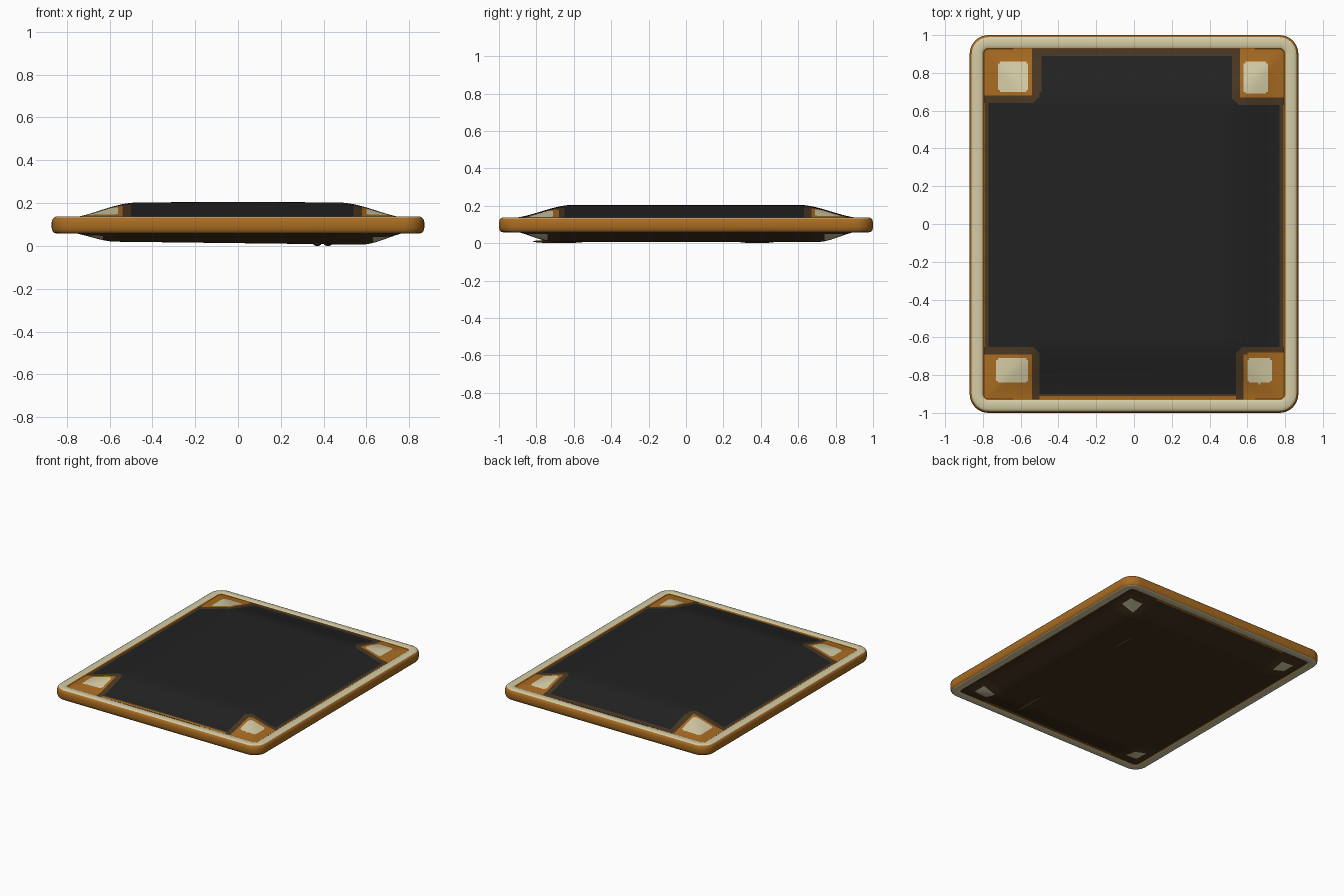
import bpy, bmesh, math

if "Cube" in bpy.data.objects:
    bpy.data.objects.remove(bpy.data.objects["Cube"])


def material(name, r, g, b):
    """Flat colour from sRGB 0-255, stored as linear."""
    m = bpy.data.materials.new(name)
    lin = [((c / 255 + 0.055) / 1.055) ** 2.4 for c in (r, g, b)]
    m.diffuse_color = (*lin, 1)
    m.use_nodes = True
    m.node_tree.nodes["Principled BSDF"].inputs["Base Color"].default_value = m.diffuse_color
    return m


CREAM = material("cream", 212, 203, 165)
ORANGE = material("burnt_orange", 168, 107, 33)
BROWN = material("dark_brown", 74, 55, 34)
BLACK = material("charcoal", 34, 34, 34)
UNDER = material("underside_brown", 64, 47, 28)
PALETTE = [CREAM, ORANGE, BROWN, BLACK, UNDER]
C, O, B, K, U = range(5)

# Corner pads: centre and half size
PADS_TOP = [(-0.64, 0.78, 0.085, 0.08), (0.645, 0.775, 0.068, 0.085),
            (-0.645, -0.775, 0.085, 0.068), (0.665, -0.775, 0.065, 0.07)]
PADS_BOTTOM = [(sx * 0.68, sy * 0.79, 0.05, 0.055)
               for sx in (-1, 1) for sy in (-1, 1)]


def finish(name, bm, angle=60):
    mesh = bpy.data.meshes.new(name)
    bmesh.ops.recalc_face_normals(bm, faces=bm.faces)
    bm.to_mesh(mesh)
    bm.free()
    for m in PALETTE:
        mesh.materials.append(m)
    ob = bpy.data.objects.new(name, mesh)
    bpy.context.collection.objects.link(ob)
    bpy.context.view_layer.objects.active = ob
    ob.select_set(True)
    bpy.ops.object.shade_smooth_by_angle(angle=math.radians(angle))
    ob.select_set(False)
    return ob


def ramp(t):
    t = min(max(t, 0), 1)
    return t * t * (3 - 2 * t)


def swell(x, y, width):
    """0 at the border, 1 on the flat centre, softly joined at the corners."""
    fx = max(ramp((0.82 - abs(x)) / width), 1e-3)
    fy = max(ramp((0.95 - abs(y)) / width), 1e-3)
    return (fx ** -4 + fy ** -4 - 1) ** -0.25


def corner_colour(x, y, pads, ring, band):
    """Cream pad, then orange and brown bands reaching out to the corner."""
    for cx, cy, hx, hy in pads:
        u = (x - cx) * math.copysign(1, cx)
        v = (y - cy) * math.copysign(1, cy)
        if (abs(u) / hx) ** 5 + (abs(v) / hy) ** 5 < 1:
            return C
        d = math.hypot(max(-u - hx, 0), max(-v - hy, 0))
        if d < ring:
            return O
        if d < band:
            return B
    return None


def top_height(x, y):
    return 0.128 + 0.071 * swell(x, y, 0.35) + 0.006 * (1 - (x / 0.8) ** 2)


def bottom_height(x, y):
    s = swell(x, y, 0.25)
    return 0.066 + s * (-0.053 - 0.012 * x)


def top_colour(x, y):
    c = corner_colour(x, y, PADS_TOP, 0.02, 0.06)
    if c is not None:
        return c
    if abs(x) > 0.785 or y < -0.91:
        return O
    if abs(x) > 0.77 or y > 0.893 or y < -0.897:
        return B
    return K


def bottom_colour(x, y):
    c = corner_colour(x, y, PADS_BOTTOM, -1, 0.06)
    if c is not None:
        return c
    return O if abs(x) > 0.785 or abs(y) > 0.915 else U


def panel(name, height, colour, nx=160, ny=186):
    """Fine sheet shaped by a height rule and coloured by a position rule."""
    bm = bmesh.new()
    rows = []
    for j in range(ny + 1):
        y = -0.93 + 1.86 * j / ny
        xs = [-0.8 + 1.6 * i / nx for i in range(nx + 1)]
        rows.append([bm.verts.new((x, y, height(x, y))) for x in xs])
    for a, b in zip(rows, rows[1:]):
        for i in range(nx):
            f = bm.faces.new((a[i], a[i + 1], b[i + 1], b[i]))
            m = f.calc_center_median()
            f.material_index = colour(m.x, m.y)
    ob = finish(name, bm)
    return ob


# Padded top and underside
panel("top_panel", top_height, top_colour)
under = panel("bottom_panel", bottom_height, bottom_colour)
under.data.flip_normals()


# Rim: rounded rectangle swept with a rounded profile of (inset, z)
def outline(inset, z, radius=0.1, steps=10):
    pts, r = [], max(radius - inset, 0.012)
    hx, hy = 0.87 - inset - r, 1.0 - inset - r
    for k, (sx, sy) in enumerate([(1, 1), (-1, 1), (-1, -1), (1, -1)]):
        for i in range(steps + 1):
            a = math.pi / 2 * (k + i / steps)
            pts.append((sx * hx + r * math.cos(a), sy * hy + r * math.sin(a), z))
    return pts


PROFILE = [(0.0, 0.085), (0.0, 0.112), (0.004, 0.125), (0.011, 0.133),
           (0.022, 0.138), (0.055, 0.138), (0.068, 0.134), (0.082, 0.124),
           (0.088, 0.1), (0.082, 0.068), (0.068, 0.061), (0.055, 0.058),
           (0.022, 0.058), (0.011, 0.061), (0.004, 0.069)]
bm = bmesh.new()
loops = [[bm.verts.new(p) for p in outline(*pz)] for pz in PROFILE]
for k, (a, b) in enumerate(zip(loops, loops[1:] + loops[:1])):
    inset = (PROFILE[k][0] + PROFILE[(k + 1) % len(PROFILE)][0]) / 2
    for i in range(len(a)):
        j = (i + 1) % len(a)
        f = bm.faces.new((a[i], a[j], b[j], b[i]))
        f.material_index = C if 0.01 < inset < 0.07 else O
finish("rim", bm)

# Two small raised ridges on the underside
for n, (x, y, half) in enumerate([(0.42, 0.38, 0.10), (0.37, -0.68, 0.14)], 1):
    bm = bmesh.new()
    bmesh.ops.create_uvsphere(bm, u_segments=16, v_segments=10, radius=1)
    for v in bm.verts:
        v.co = (x + v.co.x * 0.018, y + v.co.y * half, 0.009 + v.co.z * 0.009)
    for f in bm.faces:
        f.material_index = B
    finish(f"underside_ridge_{n}", bm)
